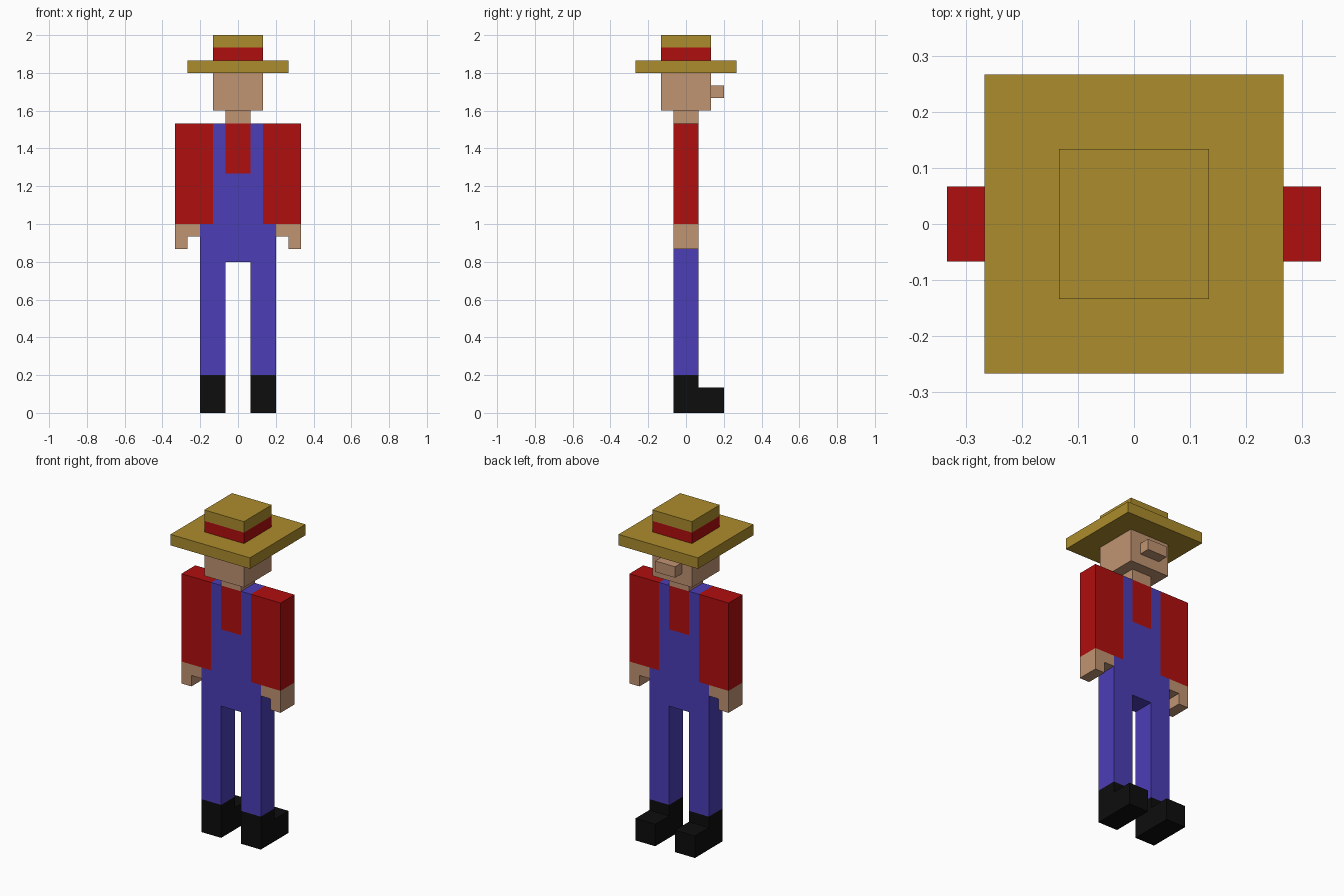
import bpy, bmesh
from mathutils import Vector

cube = bpy.data.objects.get("Cube")
if cube:
    bpy.data.objects.remove(cube, do_unlink=True)

U = 1 / 15  # one building block; the figure is 30 blocks tall


def material(name, rgb):
    m = bpy.data.materials.new(name)
    m.use_nodes = True
    m.diffuse_color = (*rgb, 1)
    bsdf = next(n for n in m.node_tree.nodes if n.type == 'BSDF_PRINCIPLED')
    bsdf.inputs["Base Color"].default_value = (*rgb, 1)
    return m


straw = material("straw", (0.413, 0.262, 0.026))
red = material("red cloth", (0.434, 0.0044, 0.0044))
skin = material("skin", (0.527, 0.292, 0.168))
denim = material("blue denim", (0.072, 0.048, 0.468))
black = material("black leather", (0.004, 0.004, 0.004))


def prism(name, profile, axis, lo, hi, mat, flip=False):
    """Extrude an outline along x (outline in y, z) or y (outline in x, z)."""
    def place(a, b, d):
        v = Vector((d, a, b) if axis == 'x' else (a, d, b)) * U
        if flip:
            v.x = -v.x
        return v
    bm = bmesh.new()
    face = bm.faces.new([bm.verts.new(place(a, b, lo)) for a, b in profile])
    new = bmesh.ops.extrude_face_region(bm, geom=[face])["geom"]
    shift = place(0, 0, hi) - place(0, 0, lo)
    bmesh.ops.translate(bm, vec=shift,
                        verts=[g for g in new if isinstance(g, bmesh.types.BMVert)])
    bmesh.ops.recalc_face_normals(bm, faces=bm.faces)
    mesh = bpy.data.meshes.new(name)
    bm.to_mesh(mesh)
    bm.free()
    mesh.materials.append(mat)
    ob = bpy.data.objects.new(name, mesh)
    bpy.context.collection.objects.link(ob)
    return ob


def box(name, x, y, z, mat, flip=False):
    outline = [(x[0], z[0]), (x[1], z[0]), (x[1], z[1]), (x[0], z[1])]
    return prism(name, outline, 'y', y[0], y[1], mat, flip)


# Overalls: legs, hips, bib and shoulder straps in one outline
half = [(1, 19), (1, 23), (2, 23), (2, 15), (3, 15), (3, 3), (1, 3), (1, 12)]
prism("overalls", half + [(-x, z) for x, z in reversed(half)], 'y', -1, 1, denim)
box("shirt_chest", (-1, 1), (-1, 1), (19, 23), red)

# Limbs, mirrored to both sides
for side, flip in (("left", False), ("right", True)):
    box(f"{side}_sleeve", (2, 5), (-1, 1), (15, 23), red, flip)
    prism(f"{side}_hand", [(3, 15), (3, 14), (4, 14), (4, 13), (5, 13), (5, 15)],
          'y', -1, 1, skin, flip)
    prism(f"{side}_boot", [(-1, 0), (3, 0), (3, 2), (1, 2), (1, 3), (-1, 3)],
          'x', 1, 3, black, flip)

# Head
box("neck", (-1, 1), (-1, 1), (23, 24), skin)
box("head", (-2, 2), (-2, 2), (24, 27), skin)
box("nose", (-1, 1), (2, 3), (25, 26), skin)

# Straw hat
box("hat_brim", (-4, 4), (-4, 4), (27, 28), straw)
box("hat_band", (-2, 2), (-2, 2), (28, 29), red)
box("hat_crown", (-2, 2), (-2, 2), (29, 30), straw)
